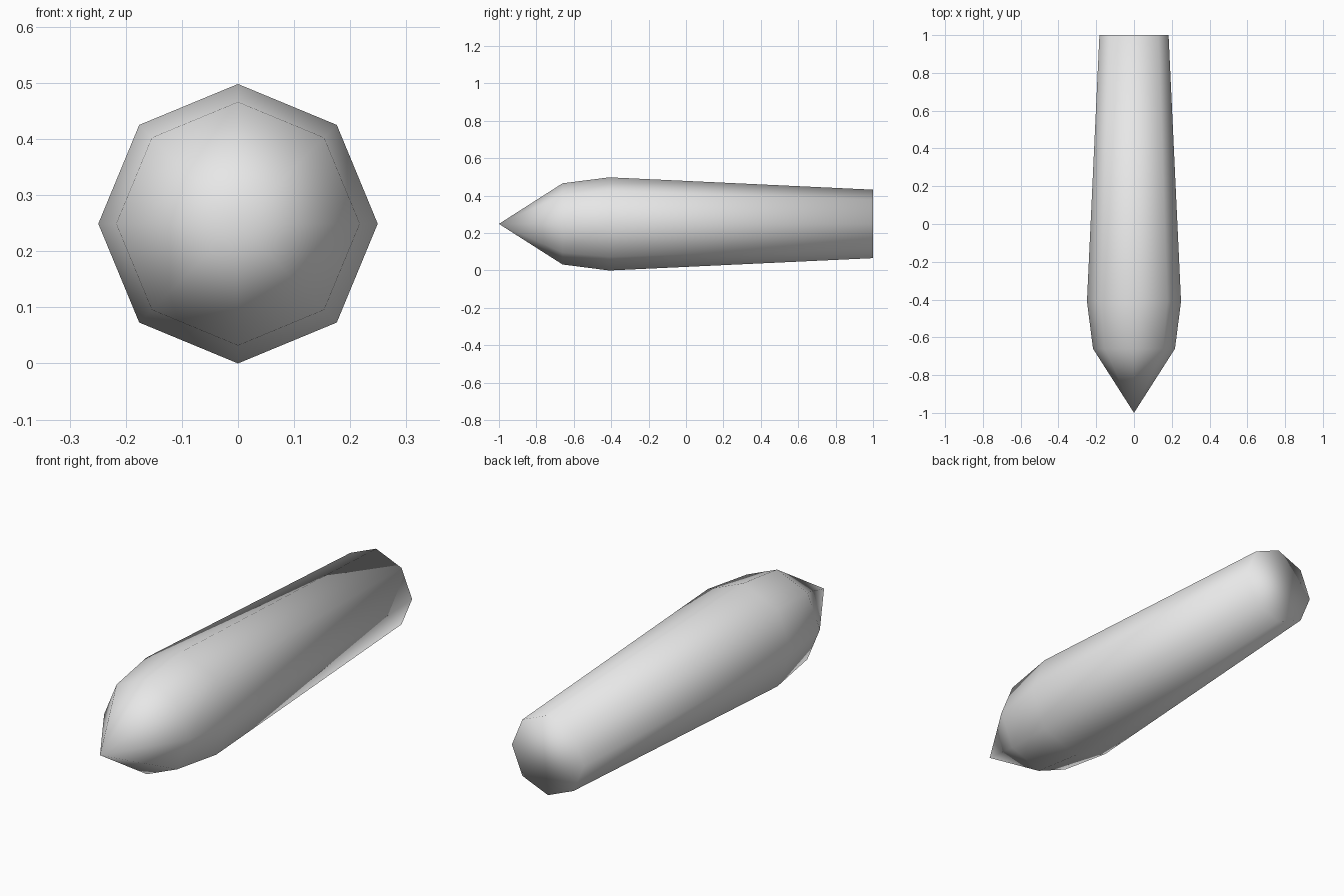
import bpy
import bmesh
from math import cos, sin, tau

cube = bpy.data.objects.get("Cube")
if cube:
    bpy.data.objects.remove(cube, do_unlink=True)

SIDES = 8
CENTRE_Z = 0.249
TIP_Y = -1.0
# (y, radius) of each ring, from the nose to the flat rear end
RINGS = [(-0.66, 0.217), (-0.41, 0.249), (1.0, 0.183)]

# Plain grey material
grey = bpy.data.materials.new("plain_grey")
grey.use_nodes = True
colour = (0.8, 0.8, 0.8, 1.0)
grey.diffuse_color = colour
grey.node_tree.nodes["Principled BSDF"].inputs["Base Color"].default_value = colour


def add_ring(bm, y, radius):
    angles = [tau * i / SIDES for i in range(SIDES)]
    return [bm.verts.new((radius * cos(a), y, CENTRE_Z + radius * sin(a)))
            for a in angles]


# Pointed, tapering eight-sided body
bm = bmesh.new()
tip = bm.verts.new((0, TIP_Y, CENTRE_Z))
rings = [add_ring(bm, y, r) for y, r in RINGS]
for i in range(SIDES):
    j = (i + 1) % SIDES
    bm.faces.new((tip, rings[0][i], rings[0][j]))
    for a, b in zip(rings, rings[1:]):
        bm.faces.new((a[i], b[i], b[j], a[j]))

# Flat rear cap, sharing its edge with the body for soft shading
bm.faces.new(rings[-1])
bmesh.ops.recalc_face_normals(bm, faces=bm.faces)
for face in bm.faces:
    face.smooth = True

mesh = bpy.data.meshes.new("pointed_body")
bm.to_mesh(mesh)
bm.free()
mesh.materials.append(grey)
body = bpy.data.objects.new("pointed_body", mesh)
bpy.context.collection.objects.link(body)
